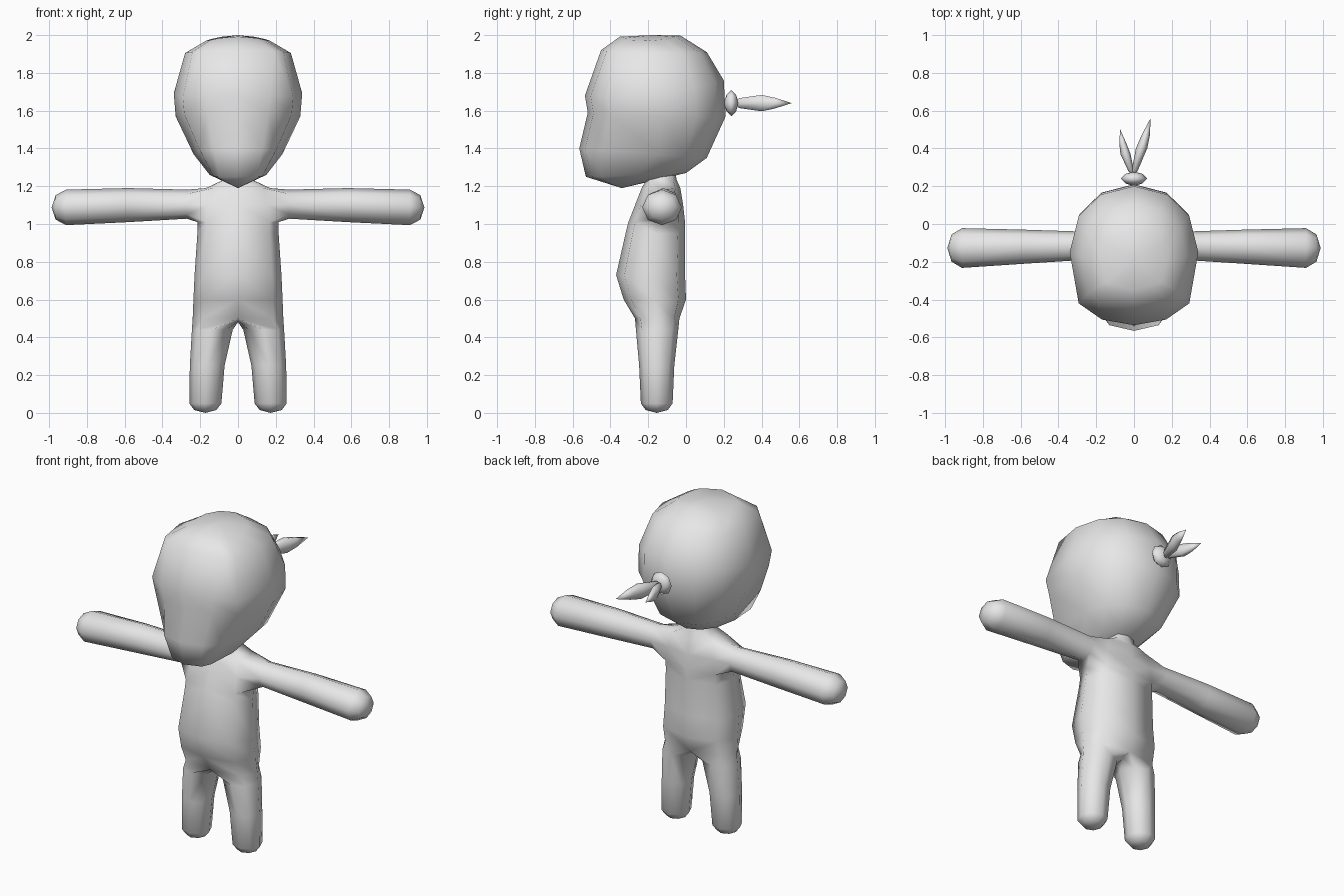
import bpy, bmesh, math
from mathutils import Vector

if "Cube" in bpy.data.objects:
    bpy.data.objects.remove(bpy.data.objects["Cube"])

grey = bpy.data.materials.new("plain grey")
grey.diffuse_color = (0.8, 0.8, 0.8, 1)
grey.use_nodes = True
grey.node_tree.nodes["Principled BSDF"].inputs["Base Color"].default_value = grey.diffuse_color


def finish(name, bm, mirror=False):
    """Turn a bmesh into a smooth object, optionally mirrored across x."""
    bmesh.ops.remove_doubles(bm, verts=bm.verts[:], dist=0.0005)
    bmesh.ops.recalc_face_normals(bm, faces=bm.faces[:])
    mesh = bpy.data.meshes.new(name)
    bm.to_mesh(mesh)
    bm.free()
    mesh.materials.append(grey)
    mesh.shade_smooth()
    ob = bpy.data.objects.new(name, mesh)
    bpy.context.collection.objects.link(ob)
    if mirror:
        ob.modifiers.new("mirror", 'MIRROR').merge_threshold = 0.002
    return ob


def skin(bm, a, b, closed=True):
    """Quads between two rows of vertices."""
    n = len(a)
    for i in range(n if closed else n - 1):
        j = (i + 1) % n
        bm.faces.new((a[i], a[j], b[j], b[i]))


def fan(bm, ring, tip, closed=True):
    n = len(ring)
    for i in range(n if closed else n - 1):
        bm.faces.new((ring[i], ring[(i + 1) % n], tip))


# Body half: torso rows are (z, half width, front y, back y)
torso = [(1.30, .07, -.20, -.06), (1.235, .075, -.21, -.05), (1.19, .17, -.235, -.03),
         (1.10, .20, -.27, -.015), (1.01, .215, -.305, -.005), (.95, .215, -.32, -.005),
         (.73, .23, -.37, -.005), (.60, .236, -.33, 0), (.50, .24, -.27, -.035)]
bm = bmesh.new()
rows = []
for z, w, f, b in torso:
    d, m = b - f, (f + b) / 2
    pts = [(0, f), (.78 * w, m - .38 * d), (w, m), (.78 * w, m + .38 * d), (0, b)]
    rows.append([bm.verts.new((x, y, z)) for x, y in pts])
for i in range(len(rows) - 1):
    for k in range(4):
        if i in (2, 3) and k in (1, 2):
            continue  # opening for the arm
        bm.faces.new((rows[i][k], rows[i][k + 1], rows[i + 1][k + 1], rows[i + 1][k]))

# Arm grown out of the shoulder opening: (x, y, z, y radius, z radius)
t, c, u = rows[2:5]
ring = [c[3], t[3], t[2], t[1], c[1], u[1], u[2], u[3]]
for x, y, z, ry, rz in [(.27, -.115, 1.105, .075, .077), (.58, -.12, 1.10, .09, .09),
                        (.91, -.127, 1.088, .105, .094), (.965, -.127, 1.088, .072, .065)]:
    new = [bm.verts.new((x, y + ry * math.cos(k * math.pi / 4), z + rz * math.sin(k * math.pi / 4)))
           for k in range(8)]
    skin(bm, ring, new)
    ring = new
fan(bm, ring, bm.verts.new((.987, -.127, 1.088)))

# Leg grown out of the hip and crotch: (z, x, y, x radius, y radius)
crotch = [bm.verts.new((0, y, z)) for y, z in [(-.09, .485), (-.15, .48), (-.21, .485)]]
ring = rows[-1] + crotch
for z, x, y, rx, ry in [(.44, .136, -.153, .108, .112), (.25, .163, -.155, .092, .093),
                        (.05, .173, -.155, .085, .084), (.015, .173, -.155, .058, .058)]:
    new = [bm.verts.new((x + rx * math.cos((k - 2) * math.pi / 4),
                         y + ry * math.sin((k - 2) * math.pi / 4), z)) for k in range(8)]
    skin(bm, ring, new)
    ring = new
fan(bm, ring, bm.verts.new((.173, -.155, 0)))
finish("body", bm, True)

# Head half: (front z, back z, front y, face half width, half width, widest y, back y, side drop)
head = [(1.992, 1.998, -.35, .10, .17, -.20, -.03, .025),
        (1.92, 1.91, -.45, .19, .28, -.17, .11, .01),
        (1.68, 1.76, -.535, .17, .34, -.15, .20, .03),
        (1.59, 1.57, -.52, .16, .33, -.13, .21, .01),
        (1.40, 1.35, -.565, .13, .235, -.15, .11, 0),
        (1.25, 1.27, -.53, .10, .15, -.26, .0, 0)]
bm = bmesh.new()
rows = []
for zf, zb, yf, xc, w, ym, yb, drop in head:
    d = yb - ym
    pts = [(0, yf), (xc, yf + .03), (.86 * w, yf + .3 * (ym - yf)), (w, ym),
           (.86 * w, ym + .55 * d), (.52 * w, ym + .87 * d), (0, yb)]
    rows.append([bm.verts.new((x, y, zf + (zb - zf) * (y - yf) / (yb - yf) - drop * (x / w) ** 2))
                 for x, y in pts])
for a, b in zip(rows, rows[1:]):
    skin(bm, a, b, False)
fan(bm, rows[0], bm.verts.new((0, -.18, 2.0)), False)
fan(bm, rows[-1], bm.verts.new((0, -.34, 1.19)), False)
finish("head", bm, True)


def spindle(name, path, sides=8):
    """Closed loft along y through (x, y, x radius, z radius) stations."""
    bm = bmesh.new()
    rings = [[bm.verts.new((x + rx * math.cos(2 * math.pi * k / sides), y,
                            1.64 + rz * math.sin(2 * math.pi * k / sides)))
              for k in range(sides)] for x, y, rx, rz in path[1:-1]]
    for a, b in zip(rings, rings[1:]):
        skin(bm, a, b)
    for ring, p in ((rings[0], path[0]), (rings[-1], path[-1])):
        fan(bm, ring, bm.verts.new((p[0], p[1], 1.64)))
    finish(name, bm)


# Hair tie and the two hair tufts
spindle("hair_tie", [(0, .20, 0, 0), (0, .215, .045, .045), (0, .24, .07, .07),
                     (0, .265, .045, .045), (0, .278, 0, 0)])
spindle("hair_tuft_long", [(0, .26, 0, 0), (.003, .28, .016, .03), (.04, .40, .03, .05),
                           (.062, .47, .022, .033), (.088, .56, 0, 0)], 6)
spindle("hair_tuft_short", [(-.01, .26, 0, 0), (-.015, .28, .015, .025), (-.045, .37, .027, .04),
                            (-.06, .43, .018, .027), (-.073, .50, 0, 0)], 6)
